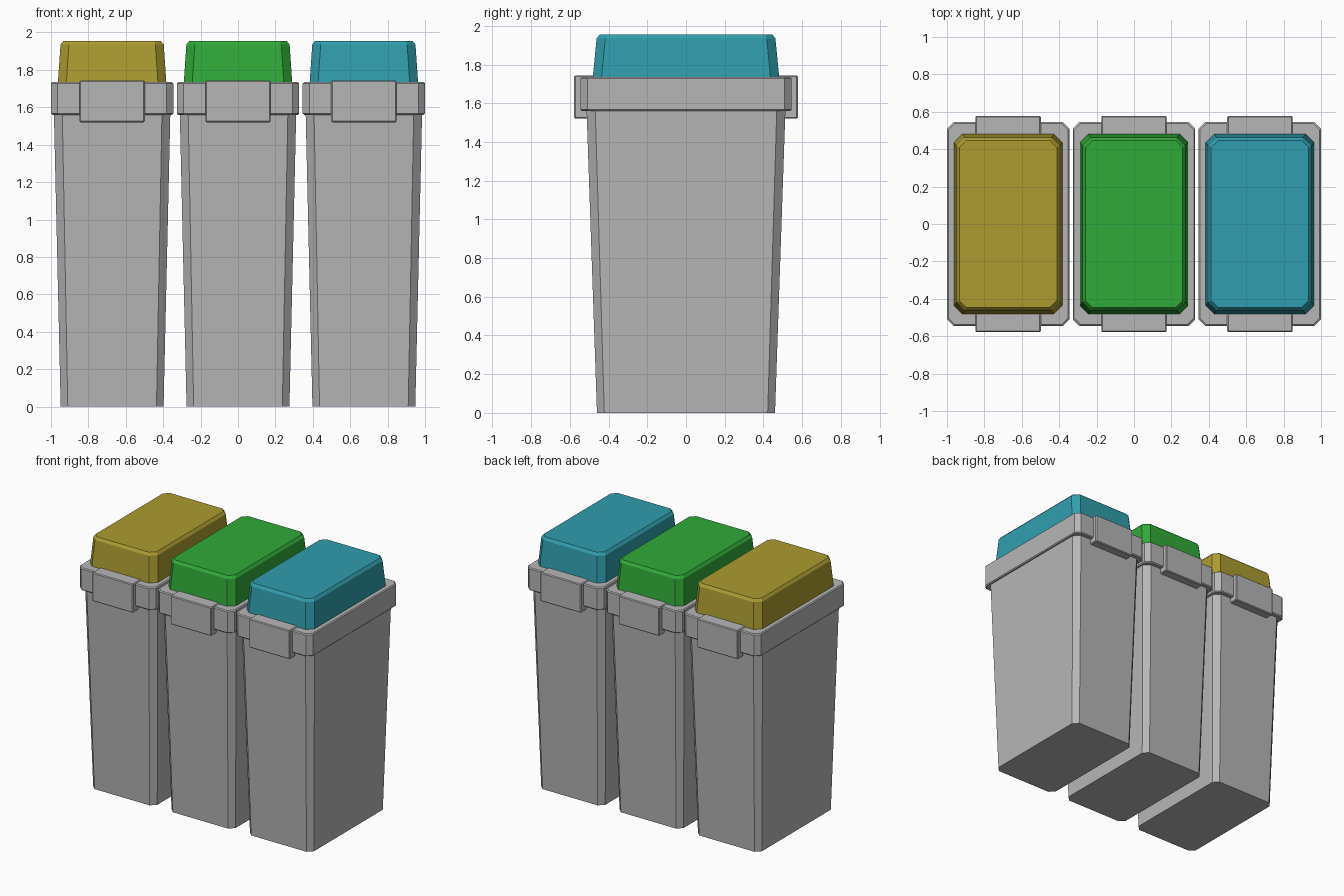
import bpy
import bmesh

cube = bpy.data.objects.get("Cube")
if cube:
    bpy.data.objects.remove(cube, do_unlink=True)


def material(name, rgb):
    m = bpy.data.materials.new(name)
    m.use_nodes = True
    m.diffuse_color = (*rgb, 1)
    m.node_tree.nodes["Principled BSDF"].inputs["Base Color"].default_value = (*rgb, 1)
    return m


GREY = material("light_grey", (0.47, 0.47, 0.47))
LIDS = {
    "left": (0.673, material("teal", (0.03, 0.34, 0.42))),
    "middle": (0, material("green", (0.03, 0.40, 0.04))),
    "right": (-0.673, material("mustard", (0.41, 0.33, 0.03))),
}


def ring(hx, hy, cut):
    """Rectangle with cut corners, counter-clockwise."""
    return [(hx, cut - hy), (hx, hy - cut), (hx - cut, hy), (cut - hx, hy),
            (-hx, hy - cut), (-hx, cut - hy), (cut - hx, -hy), (hx - cut, -hy)]


def loft(name, levels, mat, x):
    """Closed shell through cut-corner rings given as (z, half x, half y, cut)."""
    bm = bmesh.new()
    loops = [[bm.verts.new((px, py, z)) for px, py in ring(hx, hy, cut)]
             for z, hx, hy, cut in levels]
    for low, high in zip(loops, loops[1:]):
        for i in range(8):
            j = (i + 1) % 8
            bm.faces.new((low[i], low[j], high[j], high[i]))
    bm.faces.new(loops[0][::-1])
    bm.faces.new(loops[-1])
    return finish(bm, name, mat, x)


def box(name, x0, x1, y0, y1, z0, z1, mat, x):
    bm = bmesh.new()
    bmesh.ops.create_cube(bm, size=1)
    for v in bm.verts:
        v.co = (x1 if v.co.x > 0 else x0, y1 if v.co.y > 0 else y0,
                z1 if v.co.z > 0 else z0)
    bmesh.ops.bevel(bm, geom=bm.edges[:], offset=0.006, segments=1, affect='EDGES')
    return finish(bm, name, mat, x)


def finish(bm, name, mat, x):
    mesh = bpy.data.meshes.new(name)
    bm.to_mesh(mesh)
    bm.free()
    mesh.materials.append(mat)
    ob = bpy.data.objects.new(name, mesh)
    ob.location.x = x
    bpy.context.collection.objects.link(ob)
    return ob


for side, (x, lid_mat) in LIDS.items():
    # Tapered container
    loft(side + "_body", [(0, 0.275, 0.46, 0.038), (1.6, 0.312, 0.515, 0.045)], GREY, x)
    # Collar with softened edges
    loft(side + "_rim", [(1.56, 0.32, 0.538, 0.035), (1.567, 0.327, 0.545, 0.035),
                         (1.728, 0.327, 0.545, 0.035), (1.735, 0.32, 0.538, 0.035)], GREY, x)
    # Coloured lid with a chamfered top edge
    loft(side + "_lid", [(1.73, 0.29, 0.482, 0.045), (1.935, 0.276, 0.462, 0.045),
                         (1.955, 0.26, 0.446, 0.036)], lid_mat, x)
    # Front and back grips
    for end, s in (("front", -1), ("back", 1)):
        y0, y1 = sorted((s * 0.47, s * 0.578))
        box(f"{side}_{end}_grip", -0.175, 0.175, y0, y1, 1.52, 1.743, GREY, x)
